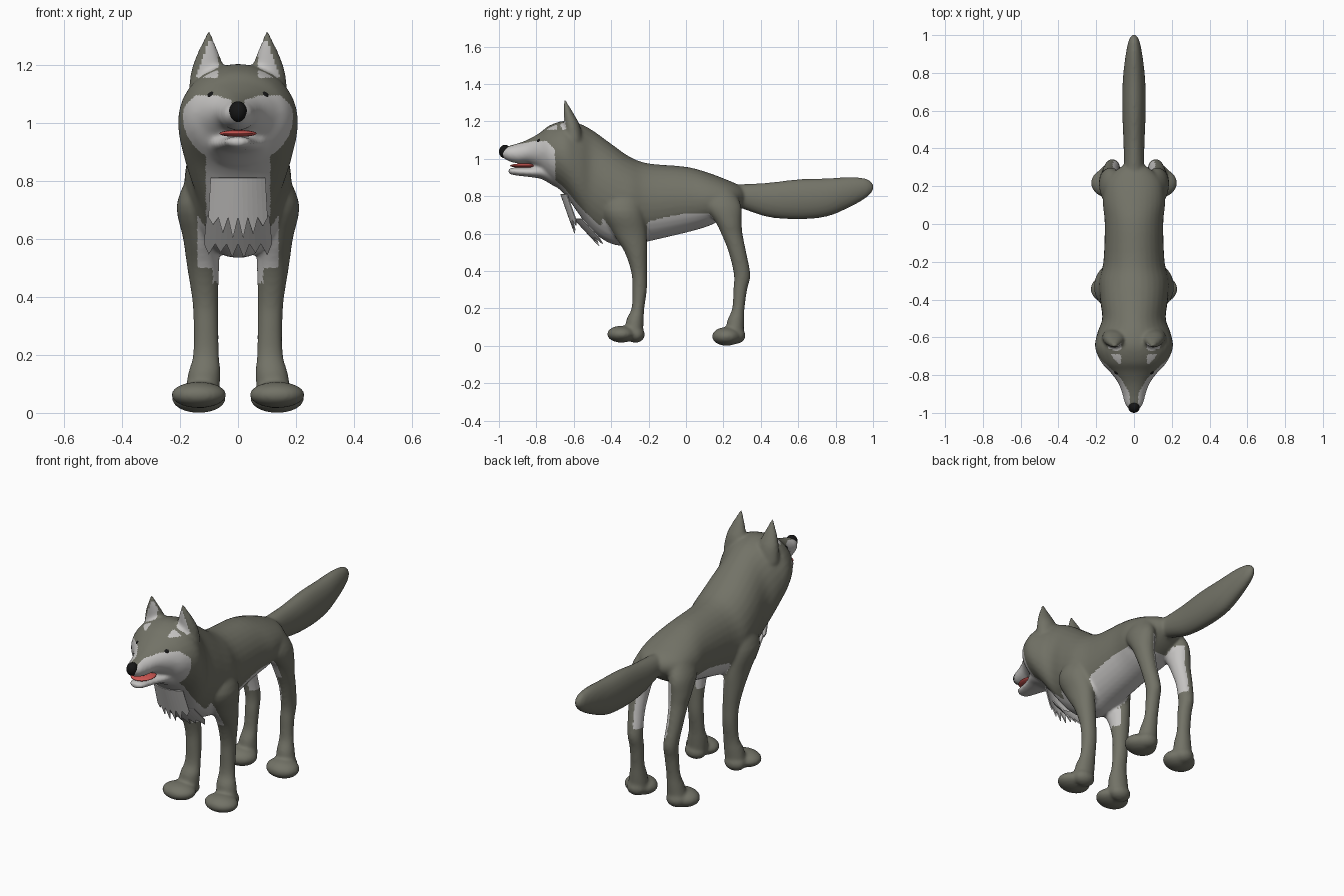
import bpy, bmesh, math
from mathutils import Matrix, Vector

cube = bpy.data.objects.get("Cube")
if cube:
    bpy.data.objects.remove(cube, do_unlink=True)


def material(name, rgb, roughness=0.8):
    mat = bpy.data.materials.new(name)
    mat.use_nodes = True
    mat.diffuse_color = (*rgb, 1)
    shader = mat.node_tree.nodes["Principled BSDF"]
    shader.inputs["Base Color"].default_value = (*rgb, 1)
    shader.inputs["Roughness"].default_value = roughness
    return mat


grey_fur = material("grey fur", (0.17, 0.17, 0.135))
light_fur = material("light fur", (0.56, 0.55, 0.54))
black = material("black", (0.008, 0.008, 0.008))
red = material("mouth red", (0.65, 0.1, 0.09))


def add_object(name, bm, *mats):
    bmesh.ops.recalc_face_normals(bm, faces=bm.faces)
    mesh = bpy.data.meshes.new(name)
    bm.to_mesh(mesh)
    bm.free()
    for mat in mats:
        mesh.materials.append(mat)
    obj = bpy.data.objects.new(name, mesh)
    bpy.context.collection.objects.link(obj)
    return obj


def smooth_path(stations, steps=4):
    """Catmull-Rom interpolation through every value of the stations."""
    pts = [stations[0], *stations, stations[-1]]
    result = []
    for a, b, c, d in zip(pts, pts[1:], pts[2:], pts[3:]):
        for i in range(steps):
            t = i / steps
            result.append([
                q + t * (r - p + t * (2 * p - 5 * q + 4 * r - s + t * (3 * (q - r) + s - p)) ) / 2
                for p, q, r, s in zip(a, b, c, d)])
    result.append(stations[-1])
    return result


def loft(bm, stations, axis, sides=32):
    """Closed tube of ellipses; stations are x, y, z, radius x, other radius."""
    rings = []
    for x, y, z, rx, ro in smooth_path(stations):
        rx, ro = max(rx, 0.003), max(ro, 0.003)
        ring = []
        for i in range(sides):
            angle = math.tau * i / sides
            u, v = rx * math.cos(angle), ro * math.sin(angle)
            co = (x + u, y, z + v) if axis == "y" else (x + u, y + v, z)
            ring.append(bm.verts.new(co))
        rings.append(ring)
    for low, high in zip(rings, rings[1:]):
        for i in range(sides):
            j = (i + 1) % sides
            bm.faces.new((low[i], low[j], high[j], high[i]))
    bm.faces.new(rings[0])
    bm.faces.new(rings[-1][::-1])


def loft_along(bm, profile):
    """Tube along y from y, top, bottom, half width."""
    loft(bm, [(0, y, (t + b) / 2, w, (t - b) / 2) for y, t, b, w in profile], "y")


def ball(bm, centre, radii):
    place = Matrix.Translation(centre) @ Matrix.Diagonal((*radii, 1))
    bmesh.ops.create_uvsphere(bm, u_segments=32, v_segments=20, radius=1, matrix=place)


def mirror_x(values, side):
    return (values[0] * side, *values[1:])


# Head, neck and trunk
bm = bmesh.new()
loft_along(bm, [
    (-.985, 1.055, 1.01, .025), (-.95, 1.068, .988, .048), (-.9, 1.082, .975, .062),
    (-.84, 1.105, .972, .085), (-.78, 1.14, .935, .13), (-.73, 1.178, .88, .175),
    (-.65, 1.203, .81, .207), (-.57, 1.188, .70, .192), (-.5, 1.152, .61, .168),
    (-.4, 1.08, .545, .18), (-.3, 1.01, .535, .185), (-.2, .975, .558, .162),
    (0, .957, .605, .155), (.12, .925, .64, .165), (.22, .887, .69, .15),
    (.28, .86, .735, .1), (.32, .83, .77, .04)])
# Lower jaw
loft_along(bm, [
    (-.95, .945, .922, .02), (-.93, .952, .914, .042), (-.88, .954, .907, .054),
    (-.82, .957, .9, .07), (-.77, .97, .89, .095), (-.7, 1, .85, .12)])
# Tail
loft_along(bm, [
    (.22, .86, .76, .05), (.31, .864, .73, .052), (.44, .872, .688, .056),
    (.6, .89, .676, .062), (.75, .895, .69, .06), (.87, .902, .738, .048),
    (.95, .897, .782, .034), (.985, .882, .81, .022), (1.003, .86, .835, .008)])

FRONT_LEG = [
    (.11, -.33, .84, .05, .08), (.127, -.335, .72, .084, .11), (.125, -.3, .6, .064, .09),
    (.12, -.268, .5, .055, .06), (.113, -.25, .39, .045, .042), (.11, -.248, .3, .043, .039),
    (.11, -.257, .2, .045, .034), (.116, -.272, .14, .055, .046), (.125, -.28, .06, .06, .05)]
HIND_LEG = [
    (.09, .17, .84, .05, .08), (.118, .195, .75, .062, .1), (.125, .228, .66, .06, .07),
    (.125, .245, .6, .052, .057), (.124, .275, .5, .044, .047), (.115, .3, .38, .04, .044),
    (.112, .29, .3, .039, .037), (.115, .28, .2, .039, .033), (.12, .265, .13, .048, .046),
    (.125, .26, .06, .055, .048)]
EAR = [
    (.1, -.6, 1.1, .072, .05), (.103, -.61, 1.18, .058, .042), (.103, -.627, 1.24, .037, .027),
    (.101, -.642, 1.29, .015, .013), (.1, -.648, 1.318, .005, .005)]
PAWS = [
    ((.135, -.345, .062), (.095, .077, .045)), ((.127, -.27, .06), (.062, .05, .044)),
    ((.135, .217, .05), (.093, .078, .05)), ((.127, .268, .055), (.057, .05, .045))]

# Legs, paws and ears on both sides
for side in (-1, 1):
    for limb in (FRONT_LEG, HIND_LEG, EAR):
        loft(bm, [mirror_x(s, side) for s in limb], "z")
    for centre, radii in PAWS:
        ball(bm, mirror_x(centre, side), radii)

# Fuse everything into one soft skin
body = add_object("body", bm, grey_fur, light_fur)
remesh = body.modifiers.new("fuse", "REMESH")
remesh.mode = "VOXEL"
remesh.voxel_size = 0.009
soften = body.modifiers.new("soften", "SMOOTH")
soften.factor = 0.5
soften.iterations = 7
graph = bpy.context.evaluated_depsgraph_get()
skin = bpy.data.meshes.new_from_object(body.evaluated_get(graph))
body.modifiers.clear()
body.data = skin
skin.name = "body"
skin.materials.clear()
skin.materials.append(grey_fur)
skin.materials.append(light_fur)


def is_light(c, n):
    x, y, z = abs(c.x), c.y, c.z
    inward = -n.x if c.x > 0 else n.x
    # Muzzle and cheeks, with a dark wedge along the bridge
    if y < -.7 - max(0, z - 1.05) and z < 1.095:
        bridge = .022 + .55 * max(0, y + .9)
        return not (z > 1.03 and x < bridge and n.z > .2)
    # Inner ears
    if z > 1.155 and n.y < -.3:
        return .068 < x < .143 - .35 * (z - 1.16) and z < 1.285
    # Throat, chest and belly
    if y < -.45 and z < .92:
        return x < .11 and (n.z < 0 or n.y < -.3)
    if -.5 < y < .2 and z > .5 and n.z < -.25 and x < .14:
        return True
    # Inner legs
    if y > .13 and .42 < z < .72:
        return inward > .3
    return y < -.15 and .45 < z < .6 and inward > .6


for face in skin.polygons:
    face.use_smooth = True
    face.material_index = int(is_light(face.center, face.normal))


# Nose, tongue and eyes
def ball_part(name, centre, radii, mat):
    part = bmesh.new()
    ball(part, centre, radii)
    obj = add_object(name, part, mat)
    for face in obj.data.polygons:
        face.use_smooth = True


ball_part("nose", (0, -.967, 1.038), (.031, .033, .036), black)
ball_part("tongue", (0, -.865, .963), (.064, .075, .012), red)
for side, label in ((-1, "right"), (1, "left")):
    ball_part(label + "_eye", (.083 * side, -.777, 1.09), (.024, .022, .019), black)


# Chest tufts: thin curved plates with a ragged lower edge
def tuft(name, half_width, top, bottom, tips):
    part = bmesh.new()
    columns = 2 * len(tips)
    rows = []
    for i in range(columns + 1):
        x = half_width * (2 * i / columns - 1)
        reach = 1 + tips[i // 2] if i % 2 else 0.72
        column = []
        for f in (0, 0.5 * reach, reach):
            y, z = Vector(top).lerp(Vector(bottom), f)
            column.append(part.verts.new((x * (0.9 + 0.1 * f), y + 3 * x * x, z)))
        rows.append(column)
    for a, b in zip(rows, rows[1:]):
        for k in range(2):
            part.faces.new((a[k], b[k], b[k + 1], a[k + 1]))
    obj = add_object(name, part, light_fur)
    solid = obj.modifiers.new("thickness", "SOLIDIFY")
    solid.thickness = 0.006


tuft("upper_chest_tuft", .105, (-.672, .81), (-.605, .62), (-.15, 0, .1, .1, .02, -.12))
tuft("lower_chest_tuft", .118, (-.595, .68), (-.475, .55), (0, -.05, .08, .1, -.03, .02))
